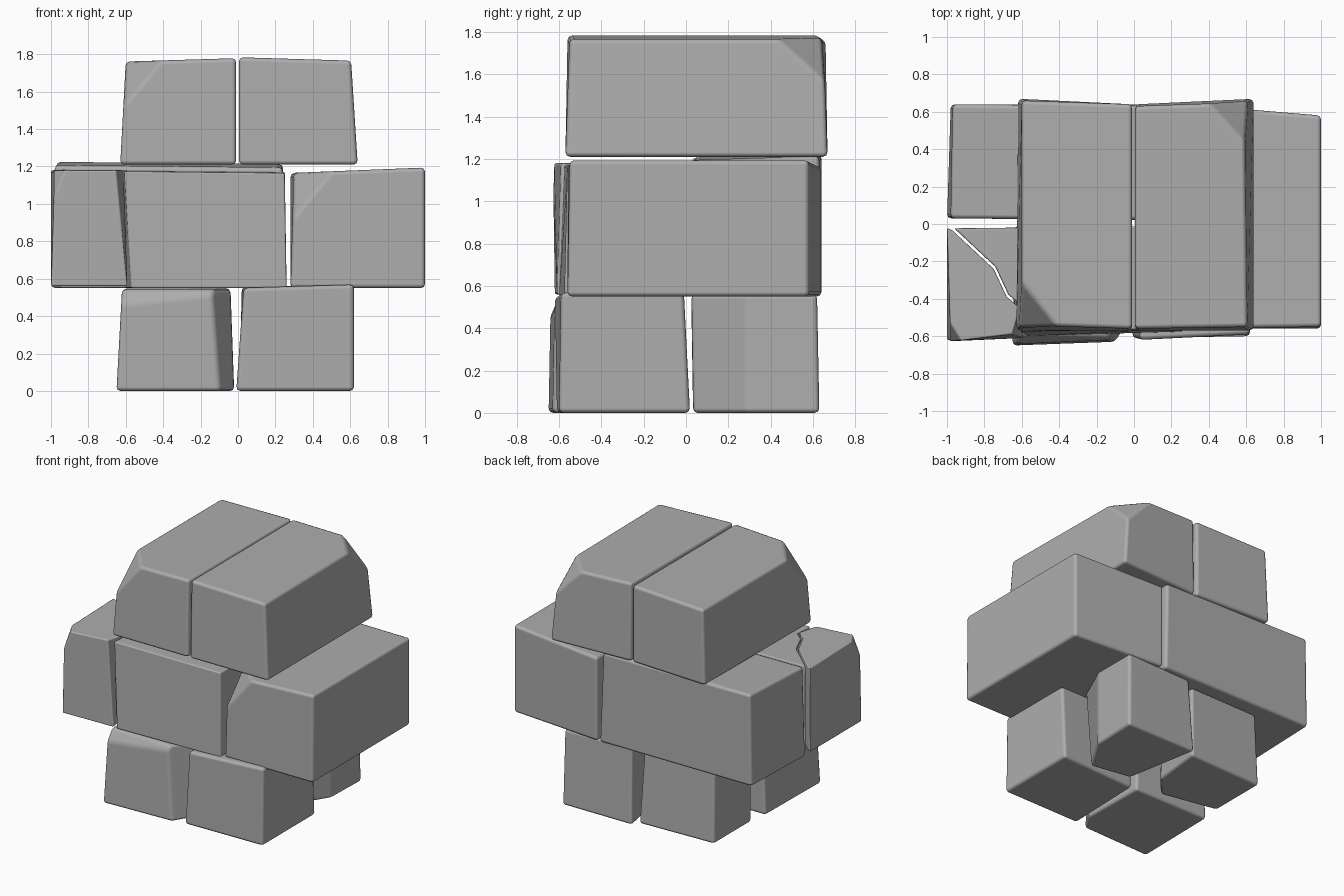
import bpy
import bmesh
from mathutils import Vector

cube = bpy.data.objects.get("Cube")
if cube:
    bpy.data.objects.remove(cube, do_unlink=True)

stone = bpy.data.materials.new("grey stone")
stone.use_nodes = True
GREY = (0.42, 0.42, 0.42, 1)
stone.diffuse_color = GREY
stone.node_tree.nodes["Principled BSDF"].inputs["Base Color"].default_value = GREY


def rock(name, base, z0, z1, top=None, cuts=(), tilt=(0, 0), bevel=0.022):
    """Stone from a plan outline, a top outline, a tilted top and chipped corners."""
    top = top or base
    n = len(base)
    cx = sum(p[0] for p in top) / n
    cy = sum(p[1] for p in top) / n
    bm = bmesh.new()
    low = [bm.verts.new((x, y, z0)) for x, y in base]
    high = [bm.verts.new((x, y, z1 + tilt[0] * (x - cx) + tilt[1] * (y - cy)))
            for x, y in top]
    bm.faces.new(low[::-1])
    bm.faces.new(high)
    for i in range(n):
        j = (i + 1) % n
        bm.faces.new((low[i], low[j], high[j], high[i]))
    # each chip is a plane through three points; the stone's middle is kept
    middle = Vector((cx, cy, (z0 + z1) / 2))
    for chip in cuts:
        a, b, c = map(Vector, chip)
        normal = (b - a).cross(c - a).normalized()
        if normal.dot(middle - a) > 0:
            normal.negate()
        geom = bm.verts[:] + bm.edges[:] + bm.faces[:]
        cut = bmesh.ops.bisect_plane(bm, geom=geom, plane_co=a, plane_no=normal,
                                     clear_outer=True)["geom_cut"]
        rim = [e for e in cut if isinstance(e, bmesh.types.BMEdge)]
        bmesh.ops.contextual_create(bm, geom=rim)
    bmesh.ops.recalc_face_normals(bm, faces=bm.faces)
    mesh = bpy.data.meshes.new(name)
    bm.to_mesh(mesh)
    bm.free()
    mesh.materials.append(stone)
    obj = bpy.data.objects.new(name, mesh)
    bpy.context.collection.objects.link(obj)
    for o in bpy.context.selected_objects:
        o.select_set(False)
    obj.select_set(True)
    bpy.context.view_layer.objects.active = obj
    bpy.ops.object.shade_smooth()
    mod = obj.modifiers.new("worn edges", "BEVEL")
    mod.width = bevel
    mod.segments = 2
    mod.limit_method = "ANGLE"
    mod.angle_limit = 0.45
    mod.harden_normals = True
    return obj


# Top course: two long stones running front to back
rock("top_right_stone",
     [(-.63, -.57), (-.01, -.57), (-.01, .64), (-.62, .67)], 1.21, 1.77,
     [(-.60, -.54), (-.01, -.56), (-.01, .64), (-.60, .66)], tilt=(.03, 0),
     cuts=[((-.61, -.56, 1.52), (-.60, -.31, 1.765), (-.41, -.55, 1.765))])
rock("top_left_stone",
     [(.005, -.57), (.64, -.57), (.64, .67), (.005, .64)], 1.21, 1.775,
     [(.005, -.56), (.605, -.55), (.59, .65), (.005, .63)], tilt=(-.03, 0),
     cuts=[((.40, .65, 1.77), (.60, .42, 1.77), (.62, .66, 1.55))])

# Middle course: one long stone, one back stone and a cracked front stone
rock("middle_left_stone",
     [(.28, -.56), (1.0, -.56), (1.0, .58), (.28, .64)], .55, 1.18,
     [(.30, -.56), (1.0, -.55), (1.0, .58), (.28, .64)], tilt=(.04, 0),
     cuts=[((.29, -.56, .92), (.50, -.56, 1.17), (.31, -.36, 1.17))])
rock("middle_back_stone",
     [(-1.0, .03), (.26, .02), (.26, .64), (-.98, .64)], .55, 1.21,
     [(-.98, .03), (.24, .02), (.24, .63), (-.97, .64)], tilt=(-.01, .03))
crack = [(-.97, -.035), (-.75, -.24), (-.68, -.39), (-.61, -.45)]
rock("middle_corner_stone",
     crack[::-1] + [(-1.0, -.02), (-1.0, -.62), (-.59, -.61)], .56, 1.18,
     crack[::-1] + [(-1.0, -.02), (-.98, -.63), (-.65, -.59)],
     cuts=[((-1.0, -.50, 1.18), (-.92, -.63, 1.18), (-1.0, -.63, 1.0))],
     bevel=.01)
edge = [(x + .008, y + .012) for x, y in crack]
rock("middle_front_stone",
     edge + [(-.57, -.60), (.26, -.575), (.26, -.01)], .55, 1.175,
     edge + [(-.61, -.575), (.25, -.56), (.25, -.01)], tilt=(-.01, .01),
     bevel=.01)

# Bottom course: four stones with splayed inner faces
rock("bottom_front_right_stone",
     [(-.65, -.65), (-.10, -.63), (-.02, -.50), (-.03, -.01), (-.64, -.01)], 0, .545,
     [(-.62, -.64), (-.14, -.62), (-.04, -.45), (-.04, -.01), (-.62, -.01)],
     cuts=[((-.65, -.66, .43), (-.1, -.64, .48), (-.1, -.60, .545))])
rock("bottom_front_left_stone",
     [(-.01, -.61), (.62, -.60), (.62, .02), (.01, -.01)], 0, .56,
     [(.03, -.62), (.62, -.59), (.62, -.01), (.02, -.01)], tilt=(.03, 0))
rock("bottom_back_left_stone",
     [(.56, .29), (.57, .63), (.0, .63), (.10, .08), (.40, .03)], 0, .56,
     [(.56, .29), (.56, .62), (.02, .60), (.06, .10), (.44, .02)])
rock("bottom_back_right_stone",
     [(-.62, .12), (-.20, .04), (-.06, .20), (-.02, .58), (-.62, .56)], 0, .55,
     [(-.61, .10), (-.25, .03), (-.10, .18), (-.04, .55), (-.61, .54)])
